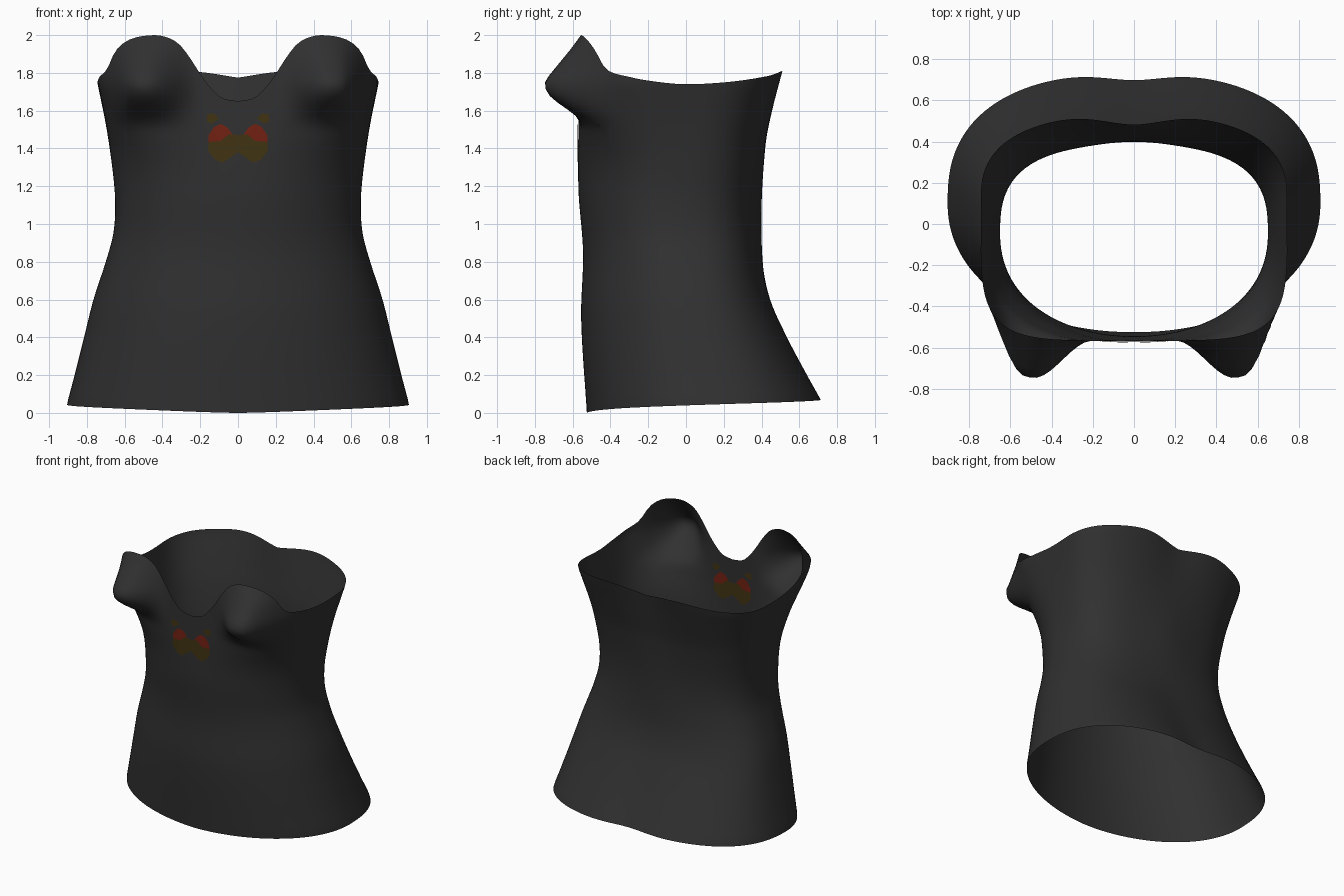
import bpy
import bmesh
from math import sin, cos, pi, exp, degrees, asin

if "Cube" in bpy.data.objects:
    bpy.data.objects.remove(bpy.data.objects["Cube"], do_unlink=True)


def material(name, color):
    m = bpy.data.materials.new(name)
    m.use_nodes = True
    m.diffuse_color = (*color, 1)
    m.node_tree.nodes["Principled BSDF"].inputs["Base Color"].default_value = (*color, 1)
    return m


charcoal = material("charcoal cloth", (0.03, 0.03, 0.03))
red = material("dark red print", (0.17, 0.015, 0.006))
olive = material("olive print", (0.052, 0.034, 0.006))


def curve(points):
    """Smooth curve through (input, output) pairs, held flat past both ends."""
    def value(x):
        if x <= points[0][0]:
            return points[0][1]
        if x >= points[-1][0]:
            return points[-1][1]
        i = next(k for k in range(len(points) - 1) if x <= points[k + 1][0])
        (x0, y0), (x1, y1) = points[i], points[i + 1]
        xa, ya = points[max(i - 1, 0)]
        xb, yb = points[min(i + 2, len(points) - 1)]
        h, t = x1 - x0, (x - x0) / (x1 - x0)
        m0, m1 = h * (y1 - ya) / (x1 - xa), h * (yb - y0) / (xb - x0)
        return (y0 * (2*t**3 - 3*t*t + 1) + m0 * (t**3 - 2*t*t + t)
                + y1 * (3*t*t - 2*t**3) + m1 * (t**3 - t*t))
    return value


def smooth(a, b, x):
    t = min(max((x - a) / (b - a), 0), 1)
    return t * t * (3 - 2 * t)


# Body outline against height
half_width = curve([(0.05, 0.905), (0.2, 0.865), (0.4, 0.815), (0.6, 0.765), (0.8, 0.7),
                    (0.95, 0.66), (1.1, 0.65), (1.25, 0.66), (1.5, 0.695), (1.75, 0.745)])
front_y = curve([(0, -0.525), (0.5, -0.555), (0.85, -0.545), (1.2, -0.57), (1.8, -0.565)])
back_y = curve([(0.07, 0.73), (0.2, 0.655), (0.4, 0.545), (0.6, 0.45), (0.8, 0.4),
                (1.1, 0.38), (1.4, 0.415), (1.6, 0.465), (1.81, 0.525)])
middle_y = curve([(0.05, 0.1), (0.5, 0.03), (1.0, -0.05), (1.4, 0.0), (1.75, 0.1)])
front_square = curve([(0, 2.1), (1.1, 2.1), (1.4, 2.6), (1.75, 5)])
back_square = curve([(0, 2.5), (1.1, 2.8), (1.8, 2.8)])
spine_dent = curve([(0, 0.035), (0.7, 0), (1.1, -0.02), (1.45, 0), (1.8, 0.035)])

# Top edge height against angle: back centre, side, cup, front centre
rim_z = curve([(-90, 1.775), (-54, 1.81), (-28, 1.78), (-8, 1.75), (8, 1.74), (20, 1.755),
               (29, 1.78), (37, 1.82), (42, 1.92), (48, 1.98), (56, 2.0), (61, 1.985),
               (65, 1.95), (69, 1.88), (73, 1.8), (77, 1.73), (82, 1.67), (90, 1.65)])


def body_point(angle, t):
    c, s = cos(angle), sin(angle)          # s is positive towards the front
    top = rim_z(degrees(asin(max(-1, min(1, s)))))
    low = 0.07 * max((1 - s) / 2, 0) ** 0.7
    z = low + t * (top - low)
    mid = middle_y(z)
    if s > 0:
        depth, n = mid - front_y(z), front_square(z)
    else:
        depth, n = back_y(z) - mid, back_square(z)
    r = (abs(c / half_width(z)) ** n + abs(s / depth) ** n) ** (-1 / n)
    x, y = r * c, mid - r * s
    if s < 0:
        y -= spine_dent(z) * exp(-(x / 0.2) ** 2)
    else:
        # Bust cup: rounded below, sloping straight back to the top edge
        a = abs(x)
        cup = smooth(0.2, 0.5, a) * smooth(0.71, 0.54, a) * smooth(-0.25, -0.42, y)
        upper = min(1, (top - z) / max(top - 1.76, 0.1))
        y -= 0.2 * cup * smooth(1.5, 1.72, z) * upper
    return x, y, z


def finish(bm, name, mat):
    mesh = bpy.data.meshes.new(name)
    bm.to_mesh(mesh)
    bm.free()
    mesh.materials.append(mat)
    for p in mesh.polygons:
        p.use_smooth = True
    obj = bpy.data.objects.new(name, mesh)
    bpy.context.collection.objects.link(obj)
    return obj


# Bodice: one open sheet lofted from hem to top edge
COLS, ROWS = 160, 56
bm = bmesh.new()
grid = [[bm.verts.new(body_point(2 * pi * i / COLS, j / ROWS)) for i in range(COLS)]
        for j in range(ROWS + 1)]
for j in range(ROWS):
    for i in range(COLS):
        k = (i + 1) % COLS
        bm.faces.new((grid[j][i], grid[j + 1][i], grid[j + 1][k], grid[j][k]))
bmesh.ops.recalc_face_normals(bm, faces=bm.faces)
# Keep the outside facing out
hem_face = min(bm.faces, key=lambda f: f.calc_center_median().y)
if hem_face.normal.y > 0:
    bmesh.ops.reverse_faces(bm, faces=bm.faces)
finish(bm, "bodice", charcoal)


def front_surface(x, z):
    n, mid = front_square(z), middle_y(z)
    return mid - (mid - front_y(z)) * (1 - abs(x / half_width(z)) ** n) ** (1 / n)


def print_patch(name, outline, mat):
    """Thin mirrored patches that lie on the outside and inside of the cloth."""
    bm = bmesh.new()
    for side in (1, -1):
        for offset in (-0.004, 0.004):
            verts = [bm.verts.new((side * x, front_surface(x, z) + offset, z))
                     for x, z in outline]
            face = bm.faces.new(verts)
            face.normal_update()
            if face.normal.y * offset < 0:
                face.normal_flip()
    bmesh.ops.triangulate(bm, faces=bm.faces)
    finish(bm, name, mat)


# Chest print: winged shape in three patches per side
print_patch("print_lower_wings", [(0, 1.47), (0.05, 1.475), (0.09, 1.44), (0.155, 1.435),
            (0.16, 1.39), (0.12, 1.34), (0.08, 1.325), (0.03, 1.36), (0, 1.38)], olive)
print_patch("print_upper_wings", [(0.03, 1.475), (0.055, 1.51), (0.09, 1.53), (0.125, 1.515),
            (0.155, 1.47), (0.155, 1.435), (0.09, 1.44), (0.05, 1.475)], red)
print_patch("print_tips", [(0.1, 1.56), (0.13, 1.585), (0.165, 1.58), (0.165, 1.545),
            (0.14, 1.53)], olive)
